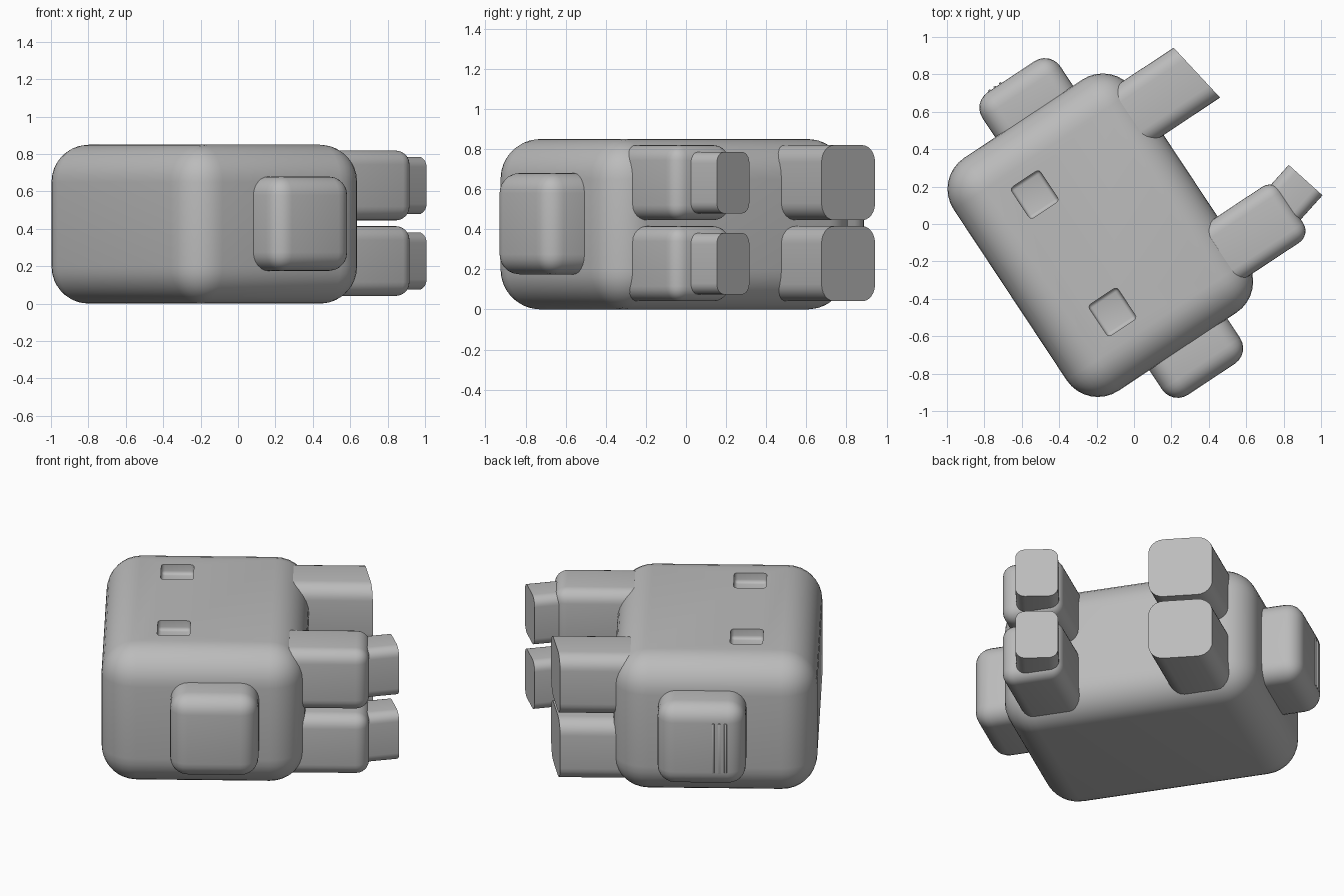
import bpy
import bmesh
from math import radians
from mathutils import Matrix, Vector

if "Cube" in bpy.data.objects:
    bpy.data.objects.remove(bpy.data.objects["Cube"])

grey = bpy.data.materials.new("plain grey")
grey.use_nodes = True
grey.diffuse_color = (0.5, 0.5, 0.5, 1)
grey.node_tree.nodes["Principled BSDF"].inputs["Base Color"].default_value = (0.5, 0.5, 0.5, 1)

# The animal lies on its side: local x runs down the legs, local y across the body
FRAME = Matrix.Translation((-0.18, -0.06, 0)) @ Matrix.Rotation(radians(33.5), 4, 'Z')


def smooth(ob):
    bpy.ops.object.select_all(action='DESELECT')
    ob.select_set(True)
    bpy.context.view_layer.objects.active = ob
    bpy.ops.object.shade_smooth_by_angle(angle=radians(35))


def block(name, low, high, radius, turn=None, along_only=False, slant=0, segments=6):
    """Rounded box; along_only keeps the end faces flat, slant tilts the far end."""
    low, high = Vector(low), Vector(high)
    size, middle = high - low, (low + high) / 2
    bm = bmesh.new()
    bmesh.ops.create_cube(bm, size=1)
    for v in bm.verts:
        v.co = Vector(a * b for a, b in zip(v.co, size))
        if v.co.x > 0 and v.co.y > 0:
            v.co.x -= slant
        v.co += middle
    edges = [e for e in bm.edges
             if not along_only or abs(e.verts[0].co.x - e.verts[1].co.x) > size.x / 2]
    bmesh.ops.bevel(bm, geom=edges, offset=radius, segments=segments, profile=0.5,
                    affect='EDGES', clamp_overlap=True)
    bmesh.ops.recalc_face_normals(bm, faces=bm.faces)
    mesh = bpy.data.meshes.new(name)
    bm.to_mesh(mesh)
    bm.free()
    mesh.materials.append(grey)
    ob = bpy.data.objects.new(name, mesh)
    bpy.context.collection.objects.link(ob)
    ob.matrix_world = turn or FRAME
    smooth(ob)
    return ob


# Body with two square recesses on the upper flank
body = block("body", (-0.578, -0.747, 0), (0.578, 0.747, 0.85), 0.2, segments=8)
for y in (-0.378, 0.375):
    cutter = block("recess_cutter", (-0.265, y - 0.1, 0.79), (-0.08, y + 0.1, 0.95), 0.02, segments=3)
    cutter.hide_render = True
    cut = body.modifiers.new("recess", 'BOOLEAN')
    cut.operation = 'DIFFERENCE'
    cut.solver = 'EXACT'
    cut.object = cutter
    bpy.context.view_layer.objects.active = body
    bpy.ops.object.modifier_apply(modifier=cut.name)
    bpy.data.objects.remove(cutter)
smooth(body)

# Pads at both ends of the body
block("front_pad", (-0.18, -0.97, 0.175), (0.32, -0.6, 0.68), 0.1)
block("back_pad", (-0.18, 0.6, 0.175), (0.32, 0.97, 0.68), 0.1)

# Fine ribs on the corner of the back pad
for i in range(3):
    x = -0.075 + i * 0.035
    block("pad_rib", (x, 0.93, 0.27), (x + 0.015, 0.977, 0.58), 0.004, segments=2)

# Legs in an upper and a lower pair; the front ones have a bent foot
FOOT = Matrix.Translation((0.915, 0.237, 0)) @ Matrix.Rotation(radians(48), 4, 'Z')
for side, z in (("lower", 0.228), ("upper", 0.632)):
    block(side + "_back_leg", (0.35, 0.26, z - 0.187), (0.94, 0.62, z + 0.187), 0.085,
          along_only=True, slant=0.06)
    block(side + "_front_leg", (0.35, -0.62, z - 0.187), (0.94, -0.262, z + 0.187), 0.075)
    block(side + "_front_foot", (-0.28, -0.125, z - 0.153), (0, 0.118, z + 0.153), 0.055,
          turn=FOOT, along_only=True)
